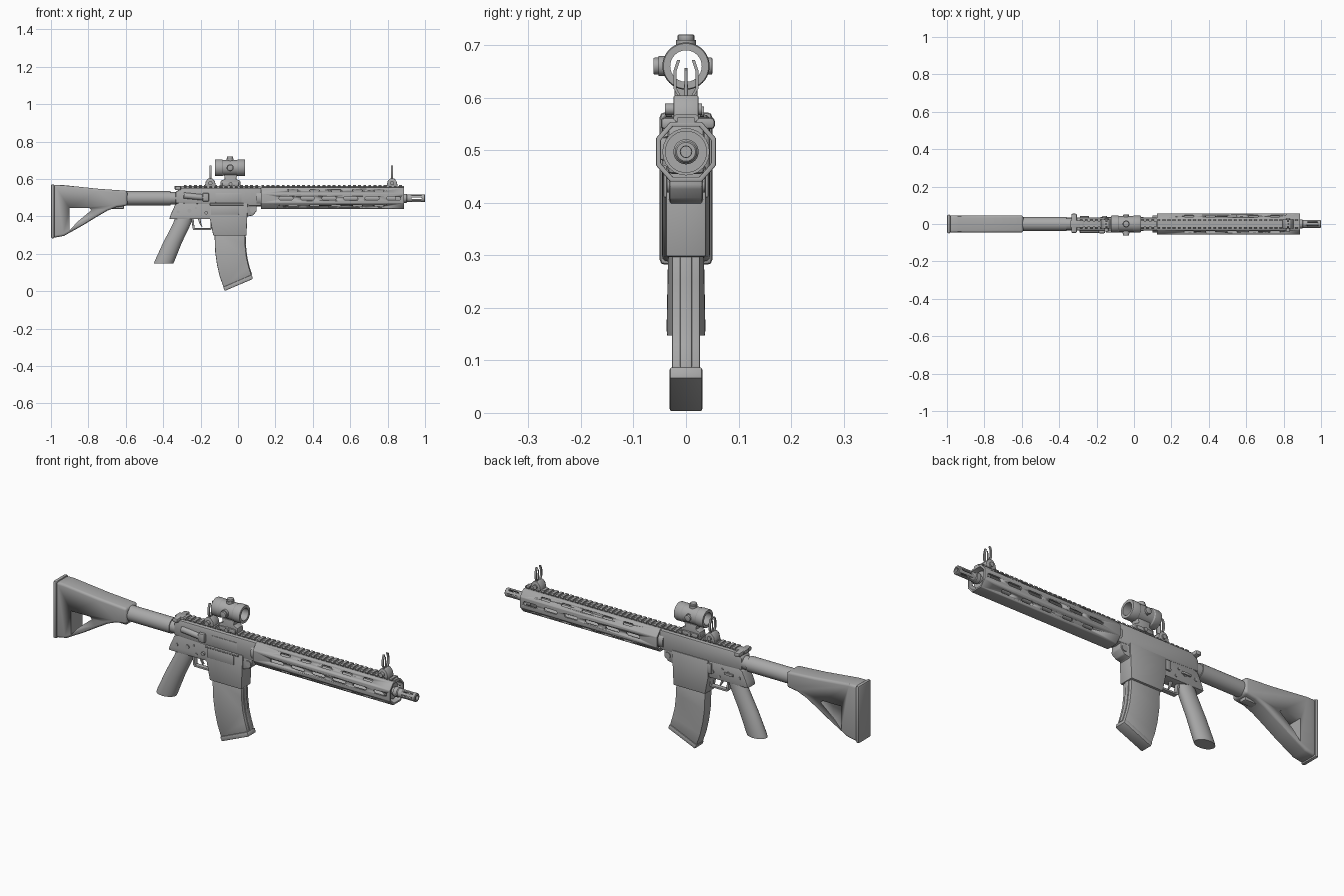
import bpy, bmesh
from math import pi, sin, cos
from mathutils import Vector, Matrix

if "Cube" in bpy.data.objects:
    bpy.data.objects.remove(bpy.data.objects["Cube"])

grey = bpy.data.materials.new("plain_grey")
grey.use_nodes = True
grey.diffuse_color = (0.4, 0.4, 0.4, 1)
grey.node_tree.nodes["Principled BSDF"].inputs["Base Color"].default_value = (0.4, 0.4, 0.4, 1)
AXIS_Z = 0.497  # bore height


def finish(name, bm, bevel=0, segments=2):
    bmesh.ops.recalc_face_normals(bm, faces=bm.faces)
    mesh = bpy.data.meshes.new(name)
    bm.to_mesh(mesh)
    bm.free()
    mesh.materials.append(grey)
    ob = bpy.data.objects.new(name, mesh)
    bpy.context.collection.objects.link(ob)
    bpy.ops.object.select_all(action="DESELECT")
    ob.select_set(True)
    bpy.context.view_layer.objects.active = ob
    if bevel:
        mod = ob.modifiers.new("Bevel", "BEVEL")
        mod.width, mod.segments, mod.limit_method = bevel, segments, "ANGLE"
        bpy.ops.object.modifier_apply(modifier=mod.name)
    bpy.ops.object.shade_smooth_by_angle()
    return ob


def bridge(bm, rings, closed=False):
    """Skin a list of point rings; close into a loop or cap the ends."""
    rows = [[bm.verts.new(p) for p in ring] for ring in rings]
    pairs = list(zip(rows, rows[1:]))
    if closed:
        pairs.append((rows[-1], rows[0]))
    else:
        bm.faces.new(rows[0])
        bm.faces.new(rows[-1][::-1])
    n = len(rows[0])
    for a, b in pairs:
        for i in range(n):
            j = (i + 1) % n
            bm.faces.new((a[i], a[j], b[j], b[i]))


def side(name, pts, y0, y1, bevel=0, segments=2):
    """Extrude an x-z outline across y."""
    bm = bmesh.new()
    bridge(bm, [[(x, y, z) for x, z in pts] for y in (y0, y1)])
    return finish(name, bm, bevel, segments)


def box(name, x0, x1, y0, y1, z0, z1, bevel=0):
    return side(name, [(x0, z0), (x1, z0), (x1, z1), (x0, z1)], y0, y1, bevel)


def rod(name, start, end, r, r2=None, n=24, bevel=0):
    a, b = Vector(start), Vector(end)
    bm = bmesh.new()
    m = Matrix.Translation((a + b) / 2) @ (b - a).to_track_quat("Z", "Y").to_matrix().to_4x4()
    bmesh.ops.create_cone(bm, cap_ends=True, segments=n, radius1=r,
                          radius2=r if r2 is None else r2, depth=(b - a).length, matrix=m)
    return finish(name, bm, bevel)


def lathe(name, profile, z, n=32):
    """Spin a closed (x, radius) profile about an x axis."""
    bm = bmesh.new()
    bridge(bm, [[(x, r * cos(2 * pi * i / n), z + r * sin(2 * pi * i / n))
                 for i in range(n)] for x, r in profile], closed=True)
    return finish(name, bm)


def cut(ob, cutter):
    mod = ob.modifiers.new("Cut", "BOOLEAN")
    mod.operation, mod.object, mod.solver = "DIFFERENCE", cutter, "EXACT"
    bpy.context.view_layer.objects.active = ob
    bpy.ops.object.modifier_apply(modifier=mod.name)
    bpy.data.objects.remove(cutter)


def slot_cutter(x, length, height, angle, reach):
    """Round-ended bar through the bore axis, turned about x."""
    r, half = height / 2, (length - height) / 2
    arc = [pi * k / 6 - pi / 2 for k in range(7)]
    ring = [(x + half + r * cos(t), r * sin(t)) for t in arc]
    ring += [(x - half - r * cos(t), -r * sin(t)) for t in arc]
    turn = Matrix.Translation((0, 0, AXIS_Z)) @ Matrix.Rotation(angle, 4, "X")
    bm = bmesh.new()
    bridge(bm, [[turn @ Vector((a, y, b)) for a, b in ring] for y in (-reach, reach)])
    return finish("slot_cutter", bm)


# Stock with triangular opening, and butt pad
stock = side("stock", [(-.985, .568), (-.94, .568), (-.75, .548), (-.592, .537), (-.592, .458), (-.65, .45),
                       (-.7, .43), (-.76, .395), (-.83, .352), (-.93, .296), (-.985, .286)],
             -.046, .046, .012, 3)
cut(stock, side("opening", [(-.9, .444), (-.795, .444), (-.783, .434), (-.86, .37), (-.9, .325)], -.1, .1))
box("butt_pad", -1, -.98, -.05, .05, .282, .572, .009)
box("stock_latch", -.69, -.61, -.02, .02, .44, .465, .005)

# Buffer tube
rod("buffer_tube", (-.62, 0, AXIS_Z), (-.36, 0, AXIS_Z), .038, n=32)
rod("tube_collar", (-.38, 0, AXIS_Z), (-.31, 0, AXIS_Z), .033, n=32)

# Receiver
side("lower_receiver", [(-.368, .385), (-.36, .41), (-.335, .465), (-.3, .48), (.1, .48), (.1, .43),
                        (.08, .405), (.05, .4), (.04, .385)], -.032, .032, .005)
side("upper_receiver", [(-.335, .47), (-.335, .53), (-.3, .553), (.125, .553), (.125, .455), (.06, .455)],
     -.035, .035, .008)
side("magazine_well", [(-.15, .47), (-.15, .385), (-.132, .297), (.045, .297), (.053, .47)], -.038, .038, .004)
rod("barrel_nut", (.1, 0, AXIS_Z), (.14, 0, AXIS_Z), .045)

# Receiver fittings
box("port_cover", -.145, .005, -.043, -.036, .41, .462, .003)
rod("port_hinge", (-.15, -.04, .465), (.03, -.04, .465), .006, n=12)
box("bolt_face", -.12, .02, -.037, -.03, .475, .525, .002)
rod("forward_assist", (-.29, -.032, .512), (-.17, -.032, .5), .016, bevel=.003)
box("case_deflector", -.19, -.155, -.05, -.03, .48, .525, .006)
box("charging_handle", -.34, -.27, -.02, .02, .545, .563, .003)
box("charging_crossbar", -.335, -.305, -.048, .055, .54, .562, .007)
box("bolt_release", -.17, -.145, .033, .043, .41, .46, .003)
rod("magazine_release", (-.17, -.042, .42), (-.17, .038, .42), .009, n=16)
box("selector_lever", -.29, -.24, .032, .042, .425, .437, .003)
for i, (x, z, r) in enumerate([(-.26, .43, .011), (-.21, .405, .006), (-.225, .445, .006),
                               (-.32, .425, .008), (.08, .435, .016)]):
    rod(f"receiver_pin_{i + 1}", (x, -.036, z), (x, .036, z), r, n=16)

# Pistol grip lofted along a slanted line
bm = bmesh.new()
rings = []
for x, z, rx, ry in [(-.285, .4, .05, .03), (-.3, .36, .048, .033), (-.35, .26, .05, .035),
                     (-.393, .16, .053, .037), (-.398, .147, .052, .036)]:
    rings.append([(x + rx * cos(t), ry * sin(t), z) for t in (2 * pi * i / 28 for i in range(28))])
bridge(bm, rings)
finish("pistol_grip", bm)

# Trigger and guard
side("trigger_guard", [(-.248, .39), (-.243, .335), (-.235, .327), (-.145, .327), (-.135, .34), (-.135, .39),
                       (-.145, .39), (-.147, .337), (-.232, .337), (-.238, .39)], -.012, .012, .002)
side("trigger", [(-.215, .39), (-.208, .365), (-.196, .345), (-.19, .347), (-.199, .367), (-.198, .39)],
     -.006, .006, .002)

# Curved magazine with front rib and base
front = [(.037, .32), (.038, .25), (.046, .18), (.058, .13), (.072, .086)]
back = [(-.077, .02), (-.098, .08), (-.112, .14), (-.122, .21), (-.126, .32)]
side("magazine", front + back, -.027, .027, .004)
rib = [(x + .004, z) for x, z in front]
side("magazine_rib", rib + [(x - .02, z) for x, z in rib[::-1]], -.011, .011, .002)
side("magazine_base", [(-.07, .002), (.08, .066), (.073, .088), (-.08, .022)], -.031, .031, .004)

# Octagonal hollow handguard with slots
def octagon(x, s):
    half = [(.057, -.026), (.057, .026), (.03, .057)]
    pts = half + [(-y, z) for y, z in half[::-1]] + [(-.03, -.057), (.03, -.057)]
    return [(x, y * s, AXIS_Z + z * s) for y, z in pts]


bm = bmesh.new()
bridge(bm, [octagon(.122, 1), octagon(.888, 1), octagon(.888, .84), octagon(.122, .84)], closed=True)
guard = finish("handguard", bm, .002)
for i in range(6):
    cut(guard, slot_cutter(.257 + .115 * i, .075, .018, 0, .1))
    if i < 5:
        for angle in (pi / 4, -pi / 4):
            cut(guard, slot_cutter(.294 + .115 * i, .055, .014, angle, .1))
bpy.ops.object.shade_smooth_by_angle()

# Barrel and slotted muzzle
rod("barrel", (.12, 0, AXIS_Z), (.9, 0, AXIS_Z), .018)
rod("gas_block", (.84, 0, AXIS_Z), (.868, 0, AXIS_Z), .04, n=32)
muzzle = lathe("muzzle", [(.88, .01), (.88, .024), (.9, .024), (.904, .021), (.997, .021), (1, .018), (1, .011)],
               AXIS_Z)
for angle in (0, pi / 3, -pi / 3):
    cut(muzzle, slot_cutter(.955, .055, .008, angle, .05))

# Toothed top rail
for name, x0, x1 in (("receiver_rail", -.29, .12), ("handguard_rail", .125, .888)):
    bm = bmesh.new()
    flat = [(-.016, .55), (.016, .55), (.016, .562), (-.016, .562)]
    tooth = [(-.016, .552), (.016, .552), (.024, .559), (.024, .563), (.019, .568), (-.019, .568),
             (-.024, .563), (-.024, .559)]
    bridge(bm, [[(x, y, z) for y, z in flat] for x in (x0, x1)])
    count = round((x1 - x0) / .027)
    pitch = (x1 - x0) / count
    for i in range(count):
        start = x0 + pitch * i
        bridge(bm, [[(x, y, z) for y, z in tooth] for x in (start, start + pitch * .55)])
    finish(name, bm)

# Folding sights: base, knob, two ears, centre post
for name, x in (("rear_sight", -.148), ("front_sight", .824)):
    side(name + "_base", [(x - .03, .562), (x + .03, .562), (x + .024, .588), (x + .01, .604), (x - .01, .604),
                          (x - .024, .588)], -.024, .024, .003)
    rod(name + "_knob", (x, -.04, .578), (x, .03, .578), .011, n=16)
    for s in (-1, 1):
        bm = bmesh.new()
        bridge(bm, [[(x + dx, s * (y + dy), z) for dx, dy in ((-.005, 0), (.005, 0), (.005, .006), (-.005, .006))]
                    for y, z in ((.008, .6), (.018, .618), (.018, .65), (.011, .672))])
        finish(f"{name}_ear_{'left' if s > 0 else 'right'}", bm)
    rod(name + "_post", (x, 0, .6), (x, 0, .656), .004, .0025, n=12)

# Optic: open tube, turrets and mount
OPTIC_Z = .66
lathe("optic_tube", [(-.122, .03), (-.122, .043), (-.118, .045), (-.085, .045), (-.08, .042), (-.005, .042),
                     (0, .045), (.034, .045), (.038, .043), (.038, .03)], OPTIC_Z, 40)
for name, direction, reach in (("top", (0, 0, 1), .06), ("right", (0, -1, 0), .062), ("left", (0, 1, 0), .05)):
    centre, d = Vector((-.042, 0, OPTIC_Z)), Vector(direction)
    rod(name + "_turret_base", centre + d * .036, centre + d * (reach - .01), .019)
    rod(name + "_turret_cap", centre + d * (reach - .012), centre + d * reach, .016, n=16, bevel=.002)
side("optic_mount", [(-.095, .565), (.015, .565), (.012, .59), (-.01, .6), (-.005, .622), (-.075, .622),
                     (-.07, .6), (-.092, .59)], -.022, .022, .003)
box("mount_clamp", -.085, .005, -.029, .029, .562, .582, .004)
rod("clamp_screw", (-.04, -.038, .573), (-.04, .034, .573), .01, n=12)
